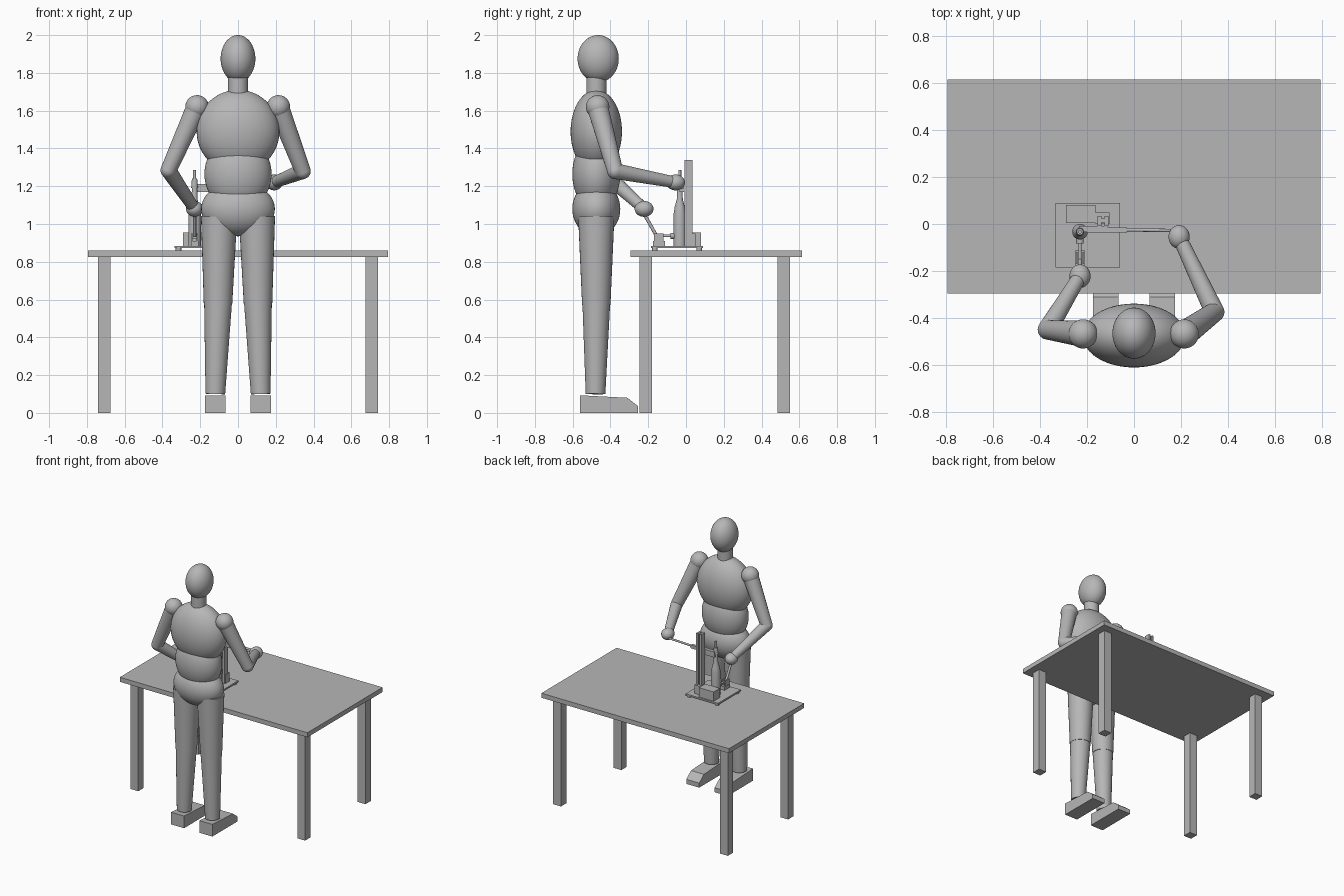
import bpy, bmesh
from math import radians
from mathutils import Vector, Matrix

cube = bpy.data.objects.get("Cube")
if cube:
    bpy.data.objects.remove(cube, do_unlink=True)

GREY = (0.47, 0.47, 0.47, 1)
mat = bpy.data.materials.new("neutral grey")
mat.use_nodes = True
mat.diffuse_color = GREY
mat.node_tree.nodes["Principled BSDF"].inputs["Base Color"].default_value = GREY


def finish(name, bm, smooth=False):
    bmesh.ops.recalc_face_normals(bm, faces=bm.faces)
    mesh = bpy.data.meshes.new(name)
    bm.to_mesh(mesh)
    bm.free()
    mesh.materials.append(mat)
    ob = bpy.data.objects.new(name, mesh)
    bpy.context.collection.objects.link(ob)
    if smooth:
        bpy.ops.object.select_all(action='DESELECT')
        ob.select_set(True)
        bpy.context.view_layer.objects.active = ob
        bpy.ops.object.shade_smooth_by_angle(angle=radians(35))
    return ob


def box(name, x, y, z):
    """Box from its (low, high) range on each axis."""
    bm = bmesh.new()
    size = [b - a for a, b in (x, y, z)]
    mid = [(a + b) / 2 for a, b in (x, y, z)]
    bmesh.ops.create_cube(bm, size=1, matrix=Matrix.Translation(mid) @ Matrix.Diagonal((*size, 1)))
    return finish(name, bm)


def ball(name, centre, radii):
    bm = bmesh.new()
    bmesh.ops.create_uvsphere(bm, u_segments=48, v_segments=32, radius=1,
                              matrix=Matrix.Translation(centre) @ Matrix.Diagonal((*radii, 1)))
    return finish(name, bm, True)


def rod(name, a, b, r1, r2=None, sides=32):
    """Round bar or taper between two points."""
    a, b = Vector(a), Vector(b)
    axis = b - a
    turn = Vector((0, 0, 1)).rotation_difference(axis).to_matrix().to_4x4()
    bm = bmesh.new()
    bmesh.ops.create_cone(bm, cap_ends=True, segments=sides, radius1=r1,
                          radius2=r1 if r2 is None else r2, depth=axis.length,
                          matrix=Matrix.Translation((a + b) / 2) @ turn)
    return finish(name, bm, True)


def lathe(name, x, y, profile):
    """Solid of revolution from (radius, height) points."""
    bm = bmesh.new()
    verts = [bm.verts.new((r, 0, z)) for r, z in profile]
    edges = [bm.edges.new(pair) for pair in zip(verts, verts[1:])]
    bmesh.ops.spin(bm, geom=verts + edges, cent=(0, 0, 0), axis=(0, 0, 1),
                   angle=radians(360), steps=32)
    bmesh.ops.remove_doubles(bm, verts=bm.verts, dist=0.0001)
    bmesh.ops.translate(bm, verts=bm.verts, vec=(x, y, 0))
    return finish(name, bm, True)


def prism(name, x, outline):
    """Side outline in y and z, extruded across x."""
    bm = bmesh.new()
    face = bm.faces.new([bm.verts.new((x[0], y, z)) for y, z in outline])
    new = bmesh.ops.extrude_face_region(bm, geom=[face])["geom"]
    bmesh.ops.translate(bm, vec=(x[1] - x[0], 0, 0),
                        verts=[v for v in new if isinstance(v, bmesh.types.BMVert)])
    return finish(name, bm)


# Table
box("table_top", (-.795, .795), (-.295, .615), (.825, .86))
for side, sx in (("right", -.707), ("left", .707)):
    for end, y in (("front", -.212), ("back", .518)):
        box(f"table_leg_{end}_{side}", (sx - .033, sx + .033), (y - .033, y + .033), (0, .825))

# Head and torso
Y = -.475
ball("head", (0, -.465, 1.875), (.092, .109, .125))
rod("neck", (0, Y, 1.64), (0, Y, 1.80), .053)
ball("chest", (0, Y, 1.49), (.219, .136, .22))
ball("abdomen", (0, Y, 1.265), (.178, .127, .195))
ball("pelvis", (0, Y, 1.08), (.195, .127, .145))

# Legs and feet
for side, s in (("right", -1), ("left", 1)):
    hip, knee, ankle = (s * .1, Y, 1.04), (s * .106, Y, .57), (s * .12, Y - .004, .1)
    rod(f"thigh_{side}", hip, knee, .096, .075)
    rod(f"shin_{side}", knee, ankle, .073, .052)
    prism(f"foot_{side}", (s * .12 - .055, s * .12 + .055),
          [(-.56, 0), (-.253, 0), (-.253, .035), (-.31, .08), (-.56, .093)])

# Arms, one on the clamp handle and one on the lever
arms = {
    "right": ((-.217, -.468, 1.62), (-.368, -.45, 1.285), (-.23, -.222, 1.08)),
    "left": ((.214, -.468, 1.62), (.343, -.375, 1.28), (.192, -.055, 1.22)),
}
for side, (shoulder, elbow, hand) in arms.items():
    ball(f"shoulder_{side}", shoulder, (.062, .062, .062))
    rod(f"upper_arm_{side}", shoulder, elbow, .056, .042)
    ball(f"elbow_{side}", elbow, (.042, .042, .042))
    rod(f"forearm_{side}", elbow, hand, .042, .03)
    ball(f"hand_{side}", hand, (.045, .05, .042))

# Machine base with feet
box("machine_base", (-.335, -.06), (-.185, .09), (.872, .884))
for x in (-.315, -.08):
    for y in (-.165, .07):
        rod("machine_foot", (x, y, .86), (x, y, .873), .015, sides=16)
box("rear_block", (-.29, -.165), (.005, .08), (.884, .955))

# Column made of two rails and a web
for x in (-.155, -.125):
    box("column_rail", (x, x + .016), (-.008, .035), (.884, 1.34))
box("column_web", (-.14, -.124), (.006, .024), (.884, 1.335))
box("column_bracket", (-.165, -.105), (0, .05), (.884, .95))

# Bottle and the chuck above it
lathe("bottle", -.23, -.033, [(0, .884), (.033, .884), (.033, 1.05), (.027, 1.09),
                              (.016, 1.13), (.014, 1.2), (0, 1.2)])
rod("chuck", (-.23, -.033, 1.19), (-.23, -.033, 1.24), .018, .014)
rod("spindle", (-.23, -.033, 1.24), (-.23, -.033, 1.285), .008, sides=16)
box("chuck_arm", (-.235, -.11), (-.035, -.008), (1.17, 1.212))

# Lever
box("lever_bar", (-.2, -.03), (-.036, -.014), (1.185, 1.21))
rod("lever_rod", (-.04, -.025, 1.2), (.192, -.028, 1.205), .007, sides=16)

# Clamp in front of the bottle
box("clamp_block", (-.25, -.21), (-.175, -.11), (.884, .91))
for x in (-.248, -.22):
    box("clamp_cheek", (x, x + .008), (-.17, -.12), (.91, .95))
rod("clamp_handle", (-.23, -.225, 1.06), (-.23, -.155, .935), .009, sides=16)
rod("clamp_plunger", (-.23, -.155, .937), (-.23, -.07, .937), .007, sides=16)
rod("clamp_pad", (-.23, -.082, .937), (-.23, -.062, .937), .016, sides=16)
